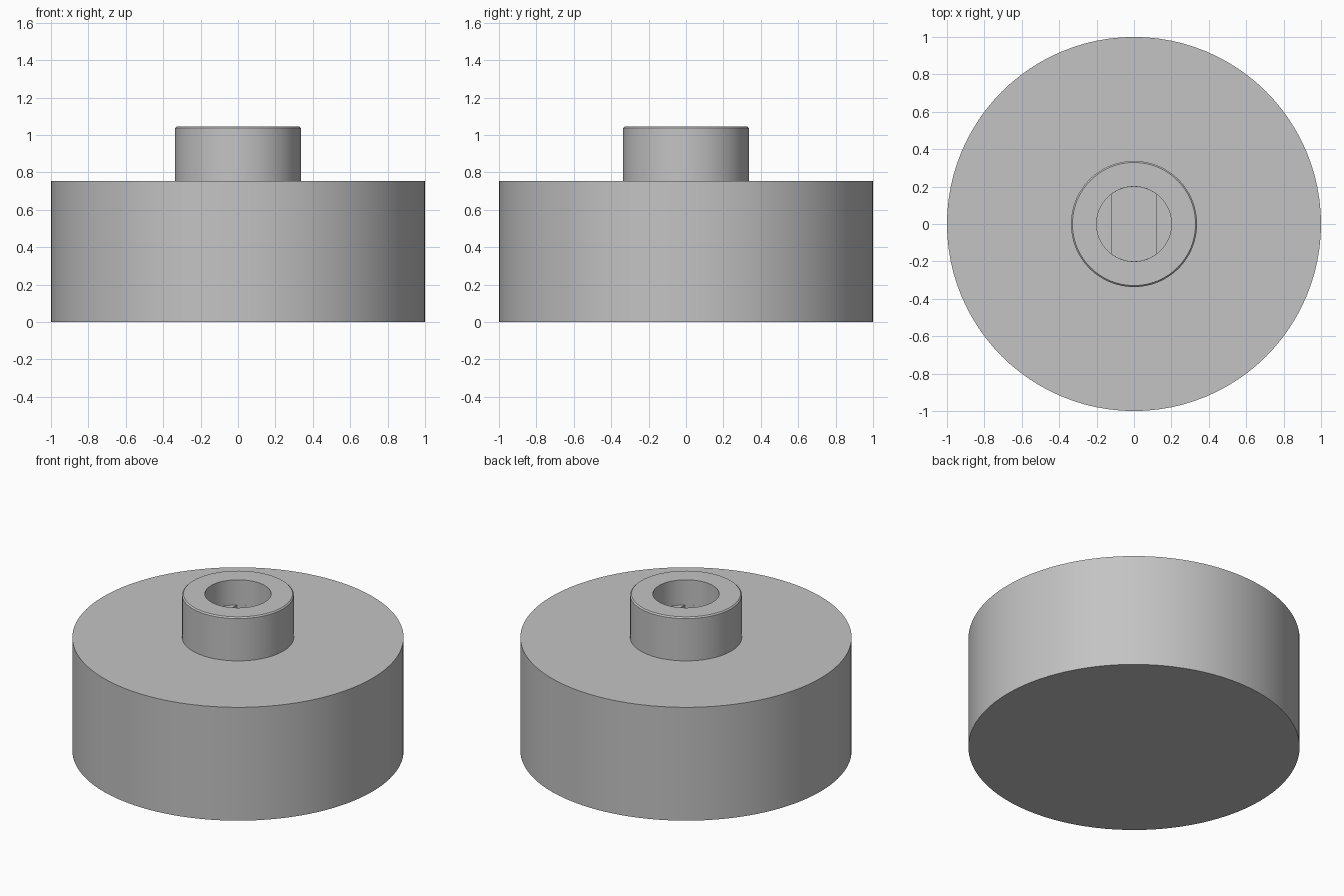
import bpy
import bmesh
from math import asin, cos, sin, pi, radians

if "Cube" in bpy.data.objects:
    bpy.data.objects.remove(bpy.data.objects["Cube"], do_unlink=True)

grey = bpy.data.materials.new("grey plastic")
grey.use_nodes = True
color = (0.55, 0.55, 0.55, 1)
grey.diffuse_color = color
grey.node_tree.nodes["Principled BSDF"].inputs["Base Color"].default_value = color

SEGMENTS = 96
WHEEL_TOP, HUB_TOP, LEDGE, SLOT_FLOOR = 0.755, 1.045, 0.878, 0.38
HUB_R, BORE_R, FLAT_X, CHAMFER = 0.337, 0.2, 0.12, 0.008


def make_object(name, bm):
    bmesh.ops.recalc_face_normals(bm, faces=bm.faces)
    mesh = bpy.data.meshes.new(name)
    bm.to_mesh(mesh)
    bm.free()
    mesh.materials.append(grey)
    obj = bpy.data.objects.new(name, mesh)
    bpy.context.collection.objects.link(obj)
    return obj


def lathe(name, profile):
    bm = bmesh.new()
    verts = [bm.verts.new((r, 0, z)) for r, z in profile]
    edges = [bm.edges.new(pair) for pair in zip(verts, verts[1:])]
    bmesh.ops.spin(bm, geom=verts + edges, cent=(0, 0, 0), axis=(0, 0, 1),
                   angle=2 * pi, steps=SEGMENTS)
    bmesh.ops.remove_doubles(bm, verts=bm.verts, dist=0.0001)
    # Close the underside and the bore floor
    rims = [e for e in bm.edges if e.is_boundary]
    bmesh.ops.holes_fill(bm, edges=rims, sides=0)
    return make_object(name, bm)


# Wheel disc, hub and round bore in one profile
wheel = lathe("wheel_with_hub", [
    (1, 0), (1, WHEEL_TOP), (HUB_R, WHEEL_TOP),
    (HUB_R, HUB_TOP - CHAMFER), (HUB_R - CHAMFER, HUB_TOP),
    (BORE_R, HUB_TOP), (BORE_R, LEDGE)])

# Shaft slot: two arcs joined by flats, sunk below the bore ledge
r = BORE_R - 0.0005
half = asin(FLAT_X / r)
arc = [half * (1 - i / 8) for i in range(17)]
outline = [(r * sin(a), r * cos(a)) for a in arc]
outline += [(-x, -y) for x, y in outline]
bm = bmesh.new()
floor = bm.faces.new([bm.verts.new((x, y, SLOT_FLOOR)) for x, y in outline])
walls = bmesh.ops.extrude_face_region(bm, geom=[floor], use_keep_orig=True)
for v in walls["geom"]:
    if isinstance(v, bmesh.types.BMVert):
        v.co.z = (LEDGE + HUB_TOP) / 2
cutter = make_object("shaft_slot_cutter", bm)
cutter.hide_render = True
cutter.hide_set(True)

cut = wheel.modifiers.new("shaft slot", "BOOLEAN")
cut.operation = "DIFFERENCE"
cut.solver = "EXACT"
cut.object = cutter

# Apply the cut, drop the cutter and smooth the round walls
bpy.ops.object.select_all(action="DESELECT")
wheel.select_set(True)
bpy.context.view_layer.objects.active = wheel
bpy.ops.object.modifier_apply(modifier=cut.name)
bpy.data.objects.remove(cutter, do_unlink=True)
bpy.ops.object.shade_smooth_by_angle(angle=radians(30))
